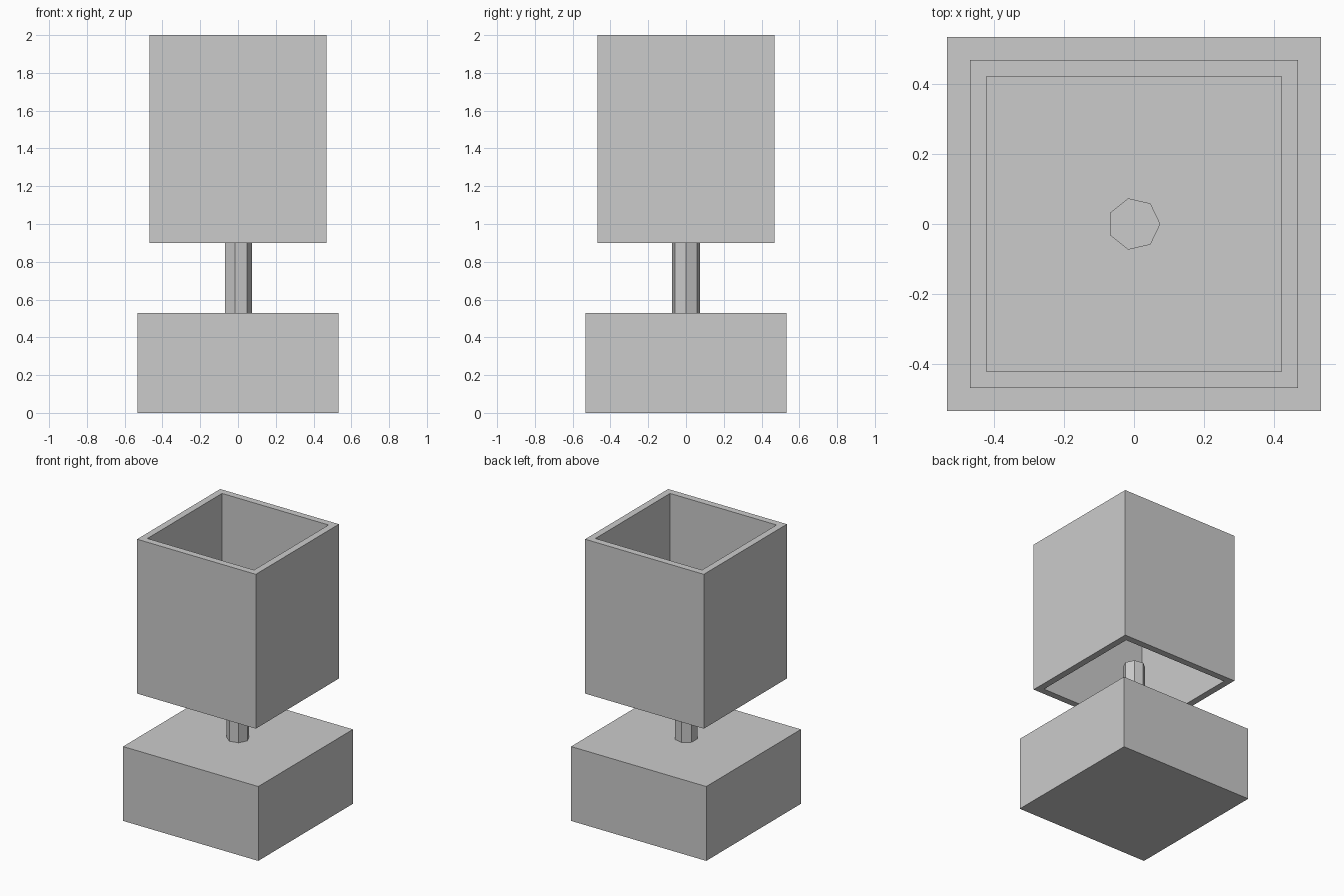
import bpy, bmesh
from math import cos, sin, tau

if "Cube" in bpy.data.objects:
    bpy.data.objects.remove(bpy.data.objects["Cube"])


def make_object(name, bm):
    bmesh.ops.recalc_face_normals(bm, faces=bm.faces)
    mesh = bpy.data.meshes.new(name)
    bm.to_mesh(mesh)
    bm.free()
    obj = bpy.data.objects.new(name, mesh)
    bpy.context.collection.objects.link(obj)
    return obj


def square(r):
    return [(-r, -r), (r, -r), (r, r), (-r, r)]


def ring(bm, outline, z):
    return [bm.verts.new((x, y, z)) for x, y in outline]


def bridge(bm, a, b):
    n = len(a)
    for i in range(n):
        j = (i + 1) % n
        bm.faces.new((a[i], a[j], b[j], b[i]))


def prism(name, outline, z0, z1):
    bm = bmesh.new()
    low, high = ring(bm, outline, z0), ring(bm, outline, z1)
    bridge(bm, low, high)
    bm.faces.new(low)
    bm.faces.new(high)
    return make_object(name, bm)


def square_tube(name, outer, inner, z0, z1):
    bm = bmesh.new()
    loops = [ring(bm, square(r), z) for r, z in
             ((outer, z0), (outer, z1), (inner, z1), (inner, z0))]
    for i in range(4):
        bridge(bm, loops[i], loops[(i + 1) % 4])
    return make_object(name, bm)


# Solid square base
prism("lamp_base", square(0.533), 0.0, 0.53)

# Seven-sided stem, ending just inside the shade
heptagon = [(0.075 * cos(tau * i / 7), 0.075 * sin(tau * i / 7)) for i in range(7)]
prism("stem", heptagon, 0.53, 1.045)

# Square shade, open at top and bottom
square_tube("lamp_shade", 0.468, 0.42, 0.9, 2.0)
